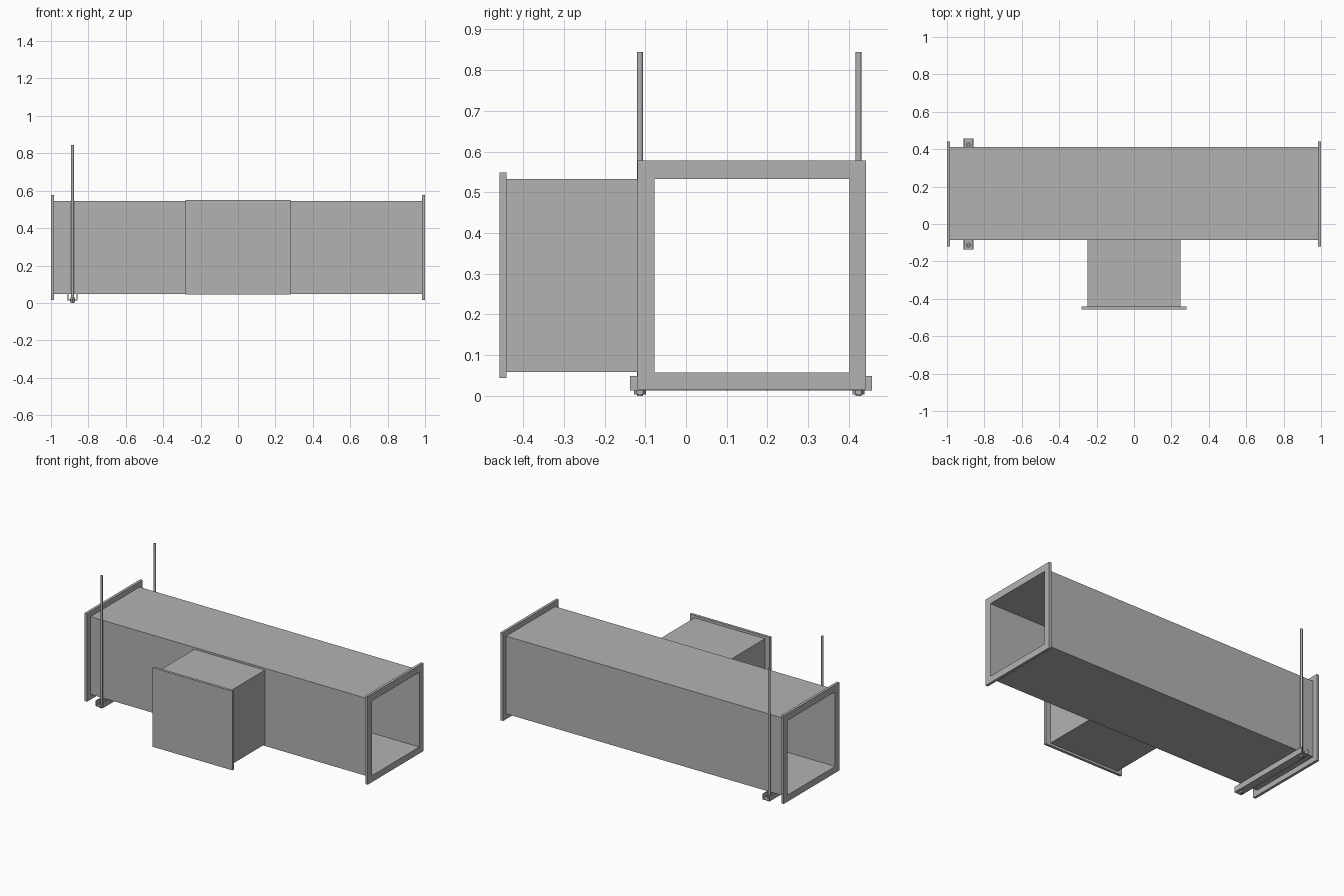
import bpy
import bmesh
import math
from mathutils import Vector

old = bpy.data.objects.get("Cube")
if old:
    bpy.data.objects.remove(old, do_unlink=True)

metal = bpy.data.materials.new("galvanised_grey")
metal.use_nodes = True
grey = (0.45, 0.45, 0.45, 1)
metal.diffuse_color = grey
metal.node_tree.nodes["Principled BSDF"].inputs["Base Color"].default_value = grey


def finish(name, bm):
    bmesh.ops.recalc_face_normals(bm, faces=bm.faces)
    mesh = bpy.data.meshes.new(name)
    bm.to_mesh(mesh)
    bm.free()
    mesh.materials.append(metal)
    obj = bpy.data.objects.new(name, mesh)
    bpy.context.collection.objects.link(obj)
    return obj


def box(name, low, high):
    bm = bmesh.new()
    bmesh.ops.create_cube(bm, size=1)
    low, high = Vector(low), Vector(high)
    for v in bm.verts:
        v.co = (low + high) / 2 + v.co * (high - low)
    return finish(name, bm)


def rect(y0, y1, z0, z1):
    return [(y0, z0), (y1, z0), (y1, z1), (y0, z1)]


def frame(name, x0, x1, outer, inner):
    """Rectangular tube along x, open at both ends."""
    bm = bmesh.new()
    rings = [[bm.verts.new((x, y, z)) for y, z in loop]
             for x, loop in ((x0, outer), (x1, outer), (x1, inner), (x0, inner))]
    for a, b in zip(rings, rings[1:] + rings[:1]):
        for i in range(4):
            j = (i + 1) % 4
            bm.faces.new((a[i], a[j], b[j], b[i]))
    return finish(name, bm)


def cylinder(name, sides, radius, x, y, z0, z1, smooth=False):
    bm = bmesh.new()
    bmesh.ops.create_cone(bm, cap_ends=True, segments=sides,
                          radius1=radius, radius2=radius, depth=z1 - z0)
    bmesh.ops.translate(bm, verts=bm.verts, vec=(x, y, (z0 + z1) / 2))
    for f in bm.faces:
        f.smooth = smooth and len(f.verts) == 4
    obj = finish(name, bm)
    if smooth:
        for e in obj.data.edges:
            a, b = (obj.data.vertices[i].co.z for i in e.vertices)
            e.use_edge_sharp = abs(a - b) < 0.001
    return obj


# Main duct with open flanged ends
bore = rect(-0.077, 0.402, 0.057, 0.533)
frame("main_duct", -0.985, 0.985, rect(-0.085, 0.411, 0.049, 0.545), bore)
for side, x0, x1 in (("right", -1, -0.983), ("left", 0.983, 1)):
    frame(side + "_flange", x0, x1, rect(-0.119, 0.442, 0.015, 0.578), bore)

# Side branch closed by a cover plate
box("branch_duct", (-0.249, -0.442, 0.059), (0.249, -0.084, 0.533))
box("branch_cover", (-0.282, -0.458, 0.044), (0.282, -0.441, 0.549))

# Hanger: channel open at the top, carried by two threaded rods
hx, half, wall = -0.885, 0.026, 0.005
y0, y1, z0, z1 = -0.137, 0.457, 0.013, 0.048
box("channel_floor", (hx - half, y0, z0), (hx + half, y1, z0 + wall))
for side, s in (("right", -1), ("left", 1)):
    a, b = sorted((hx + s * half, hx + s * (half - wall)))
    box(side + "_channel_wall", (a, y0, z0), (b, y1, z1))

for side, y in (("front", -0.113), ("back", 0.424)):
    cylinder(side + "_rod", 16, 0.0075, hx, y, 0, 0.845, smooth=True)
    cylinder(side + "_lower_nut", 6, 0.0145, hx, y, 0.003, z0)
    cylinder(side + "_upper_nut", 6, 0.0145, hx, y, z0 + wall, 0.028)
